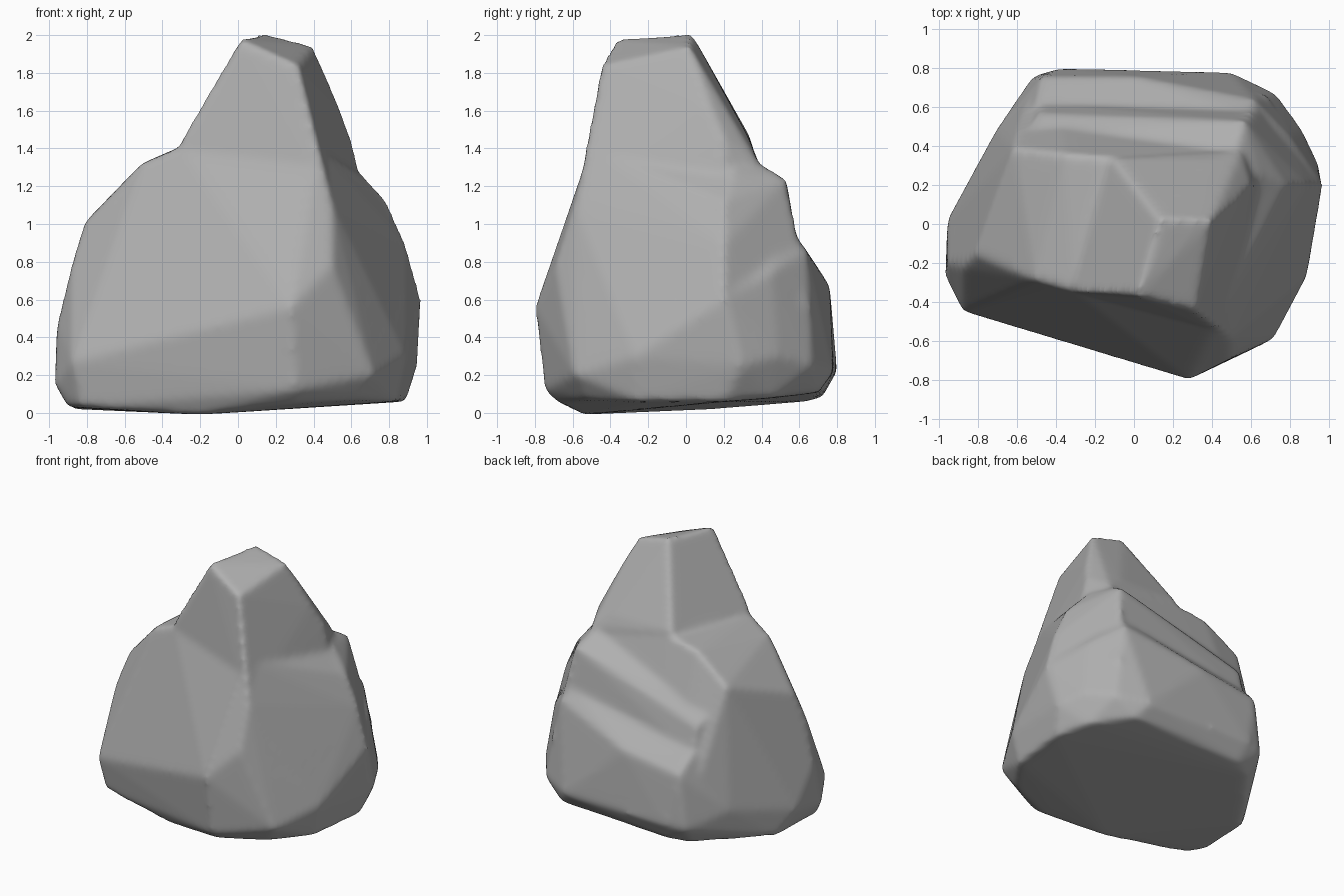
import bpy
import bmesh

default_cube = bpy.data.objects.get("Cube")
if default_cube:
    bpy.data.objects.remove(default_cube, do_unlink=True)


def make_material(name, color):
    """Plain flat material, shown alike in viewport and render."""
    material = bpy.data.materials.new(name)
    material.use_nodes = True
    material.diffuse_color = color
    shader = next(n for n in material.node_tree.nodes if n.type == "BSDF_PRINCIPLED")
    shader.inputs["Base Color"].default_value = color
    shader.inputs["Roughness"].default_value = 0.8
    return material


def add_chunk(mesh_builder, corners):
    """Add one faceted chunk of stone as the convex hull of its corners."""
    verts = [mesh_builder.verts.new(corner) for corner in corners]
    bmesh.ops.convex_hull(mesh_builder, input=verts)
    loose = [v for v in mesh_builder.verts if not v.link_faces]
    bmesh.ops.delete(mesh_builder, geom=loose, context="VERTS")


# Underside outline, shared by the main body
underside = [
    (-.9, -.3, .03), (-.83, -.42, .03), (-.2, -.55, -.01), (.3, -.67, .05),
    (.64, -.53, .07), (.84, -.25, .06), (.89, .2, .06), (.8, .45, .08),
    (.57, .7, .11), (-.35, .72, .08), (-.5, .64, .06), (-.87, .15, .02),
]

# Widest part of the stone, where the sides start to lean inwards
waist = [
    (-.97, -.27, .15), (-.96, -.2, .47), (-.88, -.45, .27), (-.96, .02, .2),
    (.28, -.8, .56), (.3, -.75, .12), (.5, -.69, .78), (.72, -.59, .2),
    (.89, -.27, .3), (.97, .2, .6), (.95, .3, .25), (.86, .49, .3),
    (.73, .67, .25), (.5, .78, .22), (-.38, .8, .22), (-.52, .76, .2),
    (-.71, .48, .3),
]

# Upper rim of the body, below the peak
shoulder = [
    (-.82, -.16, 1.0), (-.88, -.22, .79), (-.62, .39, 1.2), (-.3, -.35, 1.41),
    (-.51, -.29, 1.32), (-.1, .34, 1.44), (-.35, .36, 1.39), (.5, .37, 1.33),
    (.64, .25, 1.27), (.78, .2, 1.12), (.89, .2, .89), (.5, -.59, 1.1),
    (.42, -.51, 1.4),
]

# Lower ledge across the back
lower_ledge = [
    (.58, .57, .95), (.62, .64, .86), (-.5, .62, .75), (-.47, .76, .61),
    (0, .76, .68), (.8, .45, .75),
]

# Upper ledge across the back, with a steep drop below it
upper_ledge = [
    (.52, .38, 1.33), (.57, .53, 1.24), (.59, .58, .93), (-.53, .46, 1.02),
    (-.5, .57, .92), (-.49, .62, .72), (.68, .4, 1.1),
    (.5, 0, .5), (-.5, 0, .5),
]

# Broad corner facet that closes the ledges at their high end
rear_corner = [
    (.52, .38, 1.33), (.57, .53, 1.24), (.64, .25, 1.28), (.79, .19, 1.12),
    (.89, .2, .89), (.97, .2, .6), (.68, .67, .55), (.6, .6, .9),
    (.3, .2, .5),
]

# Blunt peak with a tilted top
peak = [
    (.01, -.37, 1.98), (.13, .03, 2.01), (.4, .02, 1.94), (.32, -.45, 1.84),
    (-.31, -.35, 1.43), (-.11, .34, 1.46), (.4, .33, 1.46), (.55, .38, 1.33),
    (.54, .12, 1.61), (.6, .2, 1.45), (.64, .2, 1.28), (.42, -.51, 1.4),
    (.5, -.59, 1.1), (-.3, -.2, 1), (0, .2, 1), (.5, .2, 1),
]

# Overlapping chunks, the ledges stepping out behind the body
builder = bmesh.new()
add_chunk(builder, underside + waist + shoulder)
add_chunk(builder, underside + waist + lower_ledge)
add_chunk(builder, upper_ledge)
add_chunk(builder, rear_corner)
add_chunk(builder, peak)

mesh = bpy.data.meshes.new("boulder")
builder.to_mesh(mesh)
builder.free()
boulder = bpy.data.objects.new("boulder", mesh)
bpy.context.collection.objects.link(boulder)
mesh.materials.append(make_material("stone grey", (.43, .43, .43, 1)))

# Fuse the chunks into one skin and wear the edges down
fuse = boulder.modifiers.new("fuse chunks", "REMESH")
fuse.mode = "VOXEL"
fuse.voxel_size = 0.022
fuse.use_smooth_shade = True
wear = boulder.modifiers.new("worn edges", "SMOOTH")
wear.factor = 0.5
wear.iterations = 10
